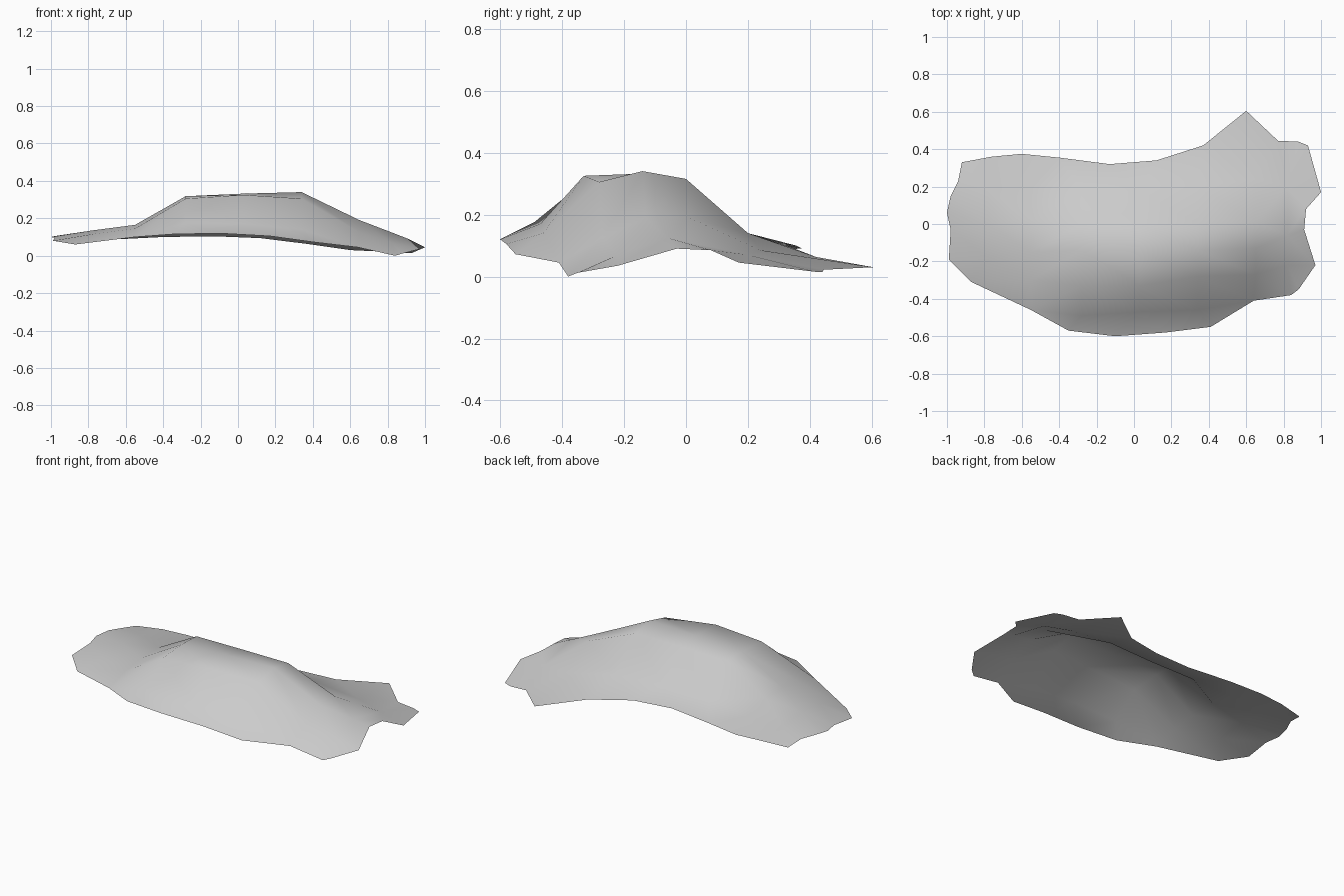
import bpy
from mathutils import Vector
from mathutils.geometry import delaunay_2d_cdt

# Rim of the thin shell, clockwise from the back left corner
rim = [
    (-.92, .33, .08), (-.76, .36, .09), (-.6, .375, .09), (-.4, .355, .10),
    (-.13, .32, .104), (.12, .34, .094), (.37, .42, .063), (.6, .605, .03),
    (.77, .445, .022), (.88, .44, .015), (.93, .42, .015), (1, .17, .045),
    (.92, .08, .085), (.91, -.03, .09), (.97, -.22, .035), (.88, -.35, .012),
    (.84, -.38, 0), (.64, -.41, .045), (.41, -.55, .072), (.17, -.58, .105),
    (-.1, -.6, .12), (-.35, -.57, .115), (-.55, -.46, .1), (-.87, -.31, .06),
    (-.99, -.19, .08), (-.98, -.03, .095), (-1, .06, .1), (-.98, .15, .105),
    (-.94, .23, .1),
]

# Raised plateau and its slopes: columns of (y, z) at each x station
columns = {
    -.78: [(-.18, .115), (.0, .135), (.18, .115)],
    -.55: [(-.3, .145), (-.15, .165), (.02, .165), (.2, .125)],
    -.28: [(-.49, .175), (-.33, .305), (-.14, .318), (0, .313), (.18, .145)],
    .03: [(-.47, .17), (-.33, .325), (-.14, .332), (0, .315), (.18, .145)],
    .34: [(-.46, .14), (-.28, .305), (-.14, .34), (0, .315), (.2, .14)],
    .65: [(-.27, .125), (-.13, .19), (.01, .19), (.24, .085)],
    .82: [(-.22, .07), (-.06, .125), (.2, .07)],
}
points = rim + [(x, y, z) for x, col in columns.items() for y, z in col]

# Triangulate inside the rim and lift to height
flat = [Vector((x, y)) for x, y, z in points]
v2, _, faces, origin, _, _ = delaunay_2d_cdt(
    flat, [], [list(range(len(rim)))[::-1]], 1, 1e-5)
verts = [(v.x, v.y, points[o[0]][2]) for v, o in zip(v2, origin)]

mesh = bpy.data.meshes.new("curved_shell")
mesh.from_pydata(verts, [], faces)
mesh.update()
shell = bpy.data.objects.new("curved_shell", mesh)
bpy.context.collection.objects.link(shell)
for p in mesh.polygons:
    p.use_smooth = True
